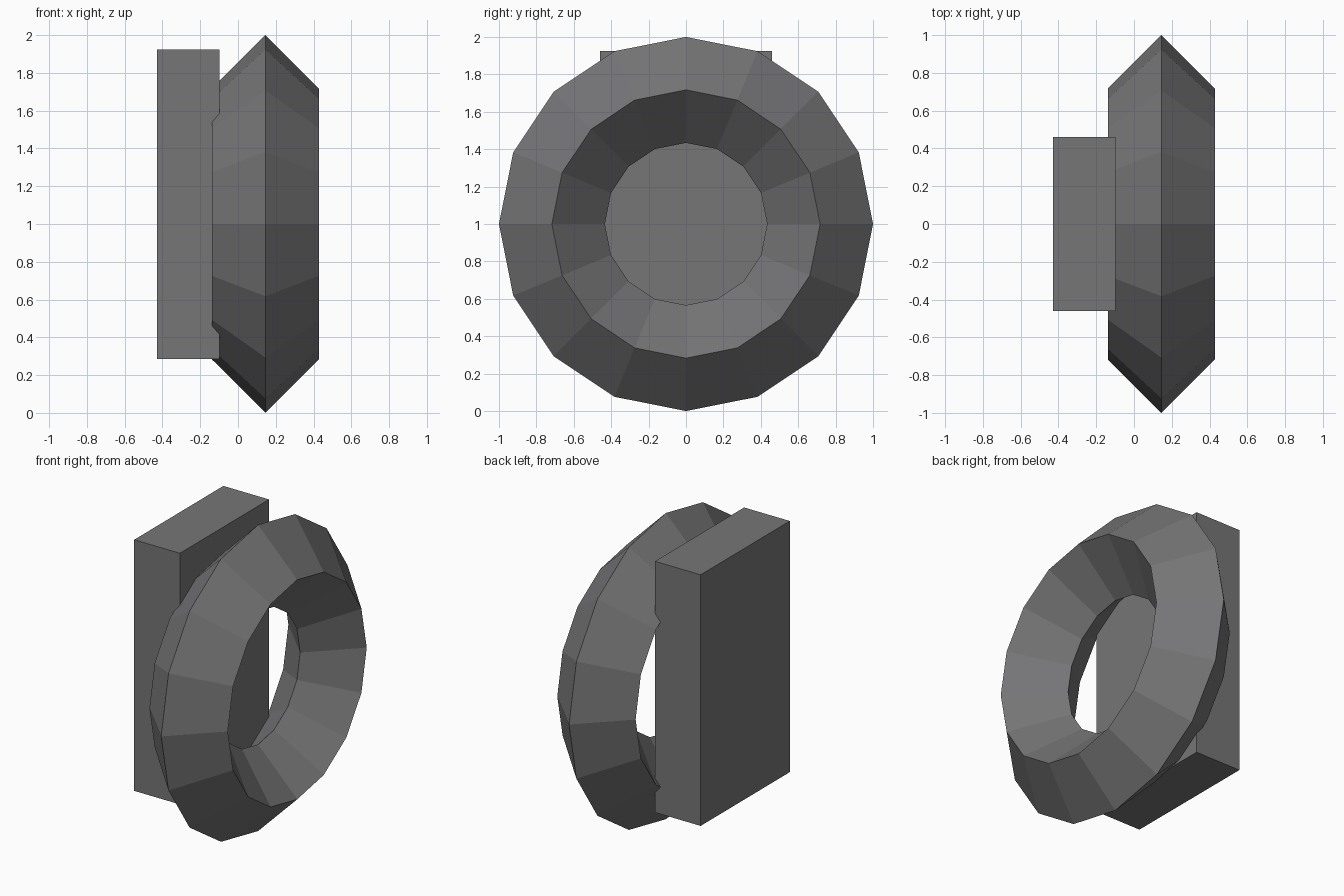
import bpy
import math

default = bpy.data.objects.get("Cube")
if default:
    bpy.data.objects.remove(default, do_unlink=True)

# Single dark grey material
grey = bpy.data.materials.new("dark_grey")
grey.use_nodes = True
colour = (0.18, 0.18, 0.185, 1.0)
grey.diffuse_color = colour
for node in grey.node_tree.nodes:
    if node.type == "BSDF_PRINCIPLED":
        node.inputs["Base Color"].default_value = colour


def finish(name):
    obj = bpy.context.object
    obj.name = name
    obj.data.materials.clear()
    obj.data.materials.append(grey)
    bpy.ops.object.shade_flat()
    return obj


# Faceted ring with a diamond cross-section, its axis along x
bpy.ops.mesh.primitive_torus_add(
    major_segments=16, minor_segments=4,
    major_radius=0.717, minor_radius=0.283,
    location=(0.145, 0, 1), rotation=(0, math.pi / 2, 0))
finish("ring")

# Upright backing block, slightly sunk into the ring
bpy.ops.mesh.primitive_cube_add(size=1, location=(-0.263, 0, 1.105))
block = finish("backing_block")
block.scale = (0.33, 0.92, 1.64)
